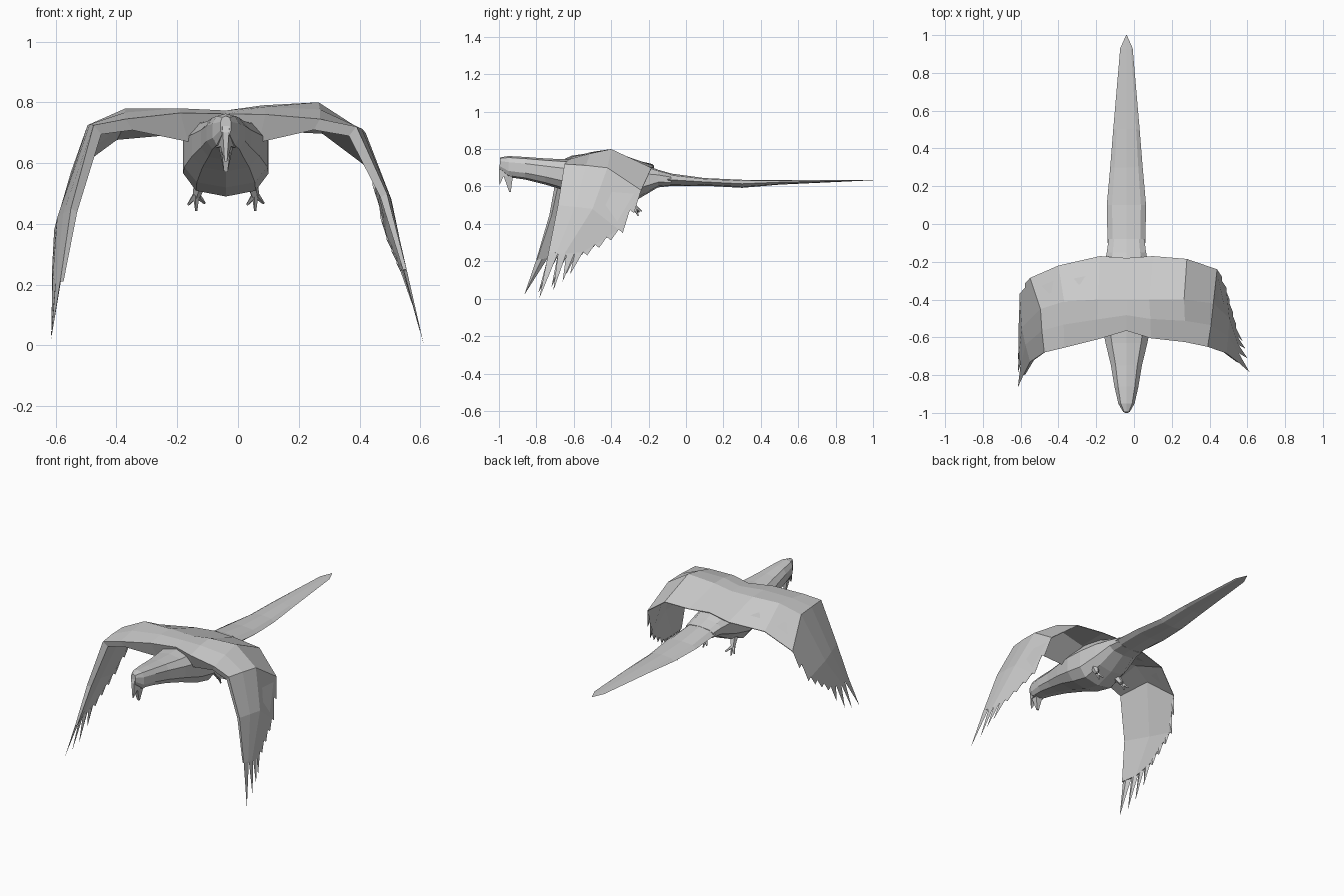
import bpy, bmesh, math
from mathutils import Vector as V

CX = -0.04  # body centre line


def finish(name, bm):
    bmesh.ops.remove_doubles(bm, verts=bm.verts, dist=0.0005)
    bmesh.ops.recalc_face_normals(bm, faces=bm.faces)
    me = bpy.data.meshes.new(name)
    bm.to_mesh(me)
    bm.free()
    ob = bpy.data.objects.new(name, me)
    bpy.context.collection.objects.link(ob)
    return ob


def loft(bm, rings):
    rows = [[bm.verts.new(p) for p in r] for r in rings]
    n = len(rows[0])
    for a, b in zip(rows, rows[1:]):
        for i in range(n):
            j = (i + 1) % n
            bm.faces.new((a[i], a[j], b[j], b[i]))
    bm.faces.new(rows[0])
    bm.faces.new(rows[-1])


def section_loft(name, sections, sides=10, power=0.75):
    # each section: y, half width, top z, bottom z
    rings = []
    for y, w, zt, zb in sections:
        ring = []
        for i in range(sides):
            a = 2 * math.pi * i / sides + math.pi / 2
            c, s = math.cos(a), math.sin(a)
            ring.append((CX + w * math.copysign(abs(c) ** power, c), y,
                         (zt + zb) / 2 + (zt - zb) / 2 * math.copysign(abs(s) ** power, s)))
        rings.append(ring)
    bm = bmesh.new()
    loft(bm, rings)
    return finish(name, bm)


# Head and body
section_loft("body", [
    (-0.995, 0.018, 0.755, 0.69), (-0.95, 0.045, 0.763, 0.65), (-0.86, 0.066, 0.758, 0.637),
    (-0.75, 0.085, 0.75, 0.61), (-0.63, 0.115, 0.745, 0.573), (-0.50, 0.142, 0.75, 0.52),
    (-0.38, 0.146, 0.75, 0.49), (-0.26, 0.13, 0.73, 0.53), (-0.15, 0.108, 0.69, 0.595),
    (-0.08, 0.098, 0.67, 0.603)])

# Long tail
section_loft("tail", [
    (-0.10, 0.10, 0.672, 0.602), (0.10, 0.104, 0.645, 0.604), (0.30, 0.086, 0.636, 0.593),
    (0.50, 0.07, 0.636, 0.61), (0.93, 0.033, 0.636, 0.63), (1.0, 0.002, 0.635, 0.633)],
    sides=8, power=0.9)


def beak_part(name, pts):
    # profile points: y, z, half width
    bm = bmesh.new()
    loft(bm, [[(CX + s * w, y, z) for y, z, w in pts] for s in (-1, 1)])
    return finish(name, bm)


# Hooked beak
beak_part("upper_beak", [(-0.93, 0.74, 0.03), (-0.99, 0.745, 0.014), (-1.0, 0.70, 0.01),
                         (-0.998, 0.605, 0.004), (-0.975, 0.655, 0.018), (-0.93, 0.65, 0.032)])
beak_part("lower_beak", [(-0.975, 0.655, 0.016), (-0.945, 0.57, 0.006),
                         (-0.937, 0.57, 0.006), (-0.925, 0.66, 0.025)])


def wing(name, stations, thick, tips):
    # stations: leading, ridge and trailing points, root to tip
    bm = bmesh.new()
    rings = []
    for (l, m, t), th in zip(stations, thick):
        l, m, t = V(l), V(m), V(t)
        d = (V((CX, m.y, 0.2)) - m)
        d = d.normalized() if d.length else V((0, 0, -1))
        back = (m - l).normalized() * th * 0.4
        rings.append([l, l.lerp(m, 0.5) - d * th * 0.1, m, t, t + d * 0.004,
                      m + d * th * 0.6, l + d * th + back])
    loft(bm, rings)

    def feather(a, b, tip):
        d = V((CX - a.x, 0, 0)).normalized() * 0.01
        v = [bm.verts.new(p) for p in (a, b, (a + b) / 2 + d, tip)]
        for i, j, k in ((0, 1, 3), (1, 2, 3), (2, 0, 3), (0, 2, 1)):
            bm.faces.new((v[i], v[j], v[k]))

    # finger feathers at the wing tip
    l, m, t = (V(p) for p in stations[-1])
    edge = [l, l.lerp(m, 0.6), m.lerp(t, 0.1), m.lerp(t, 0.55), t]
    for a, b, tip in zip(edge, edge[1:], tips):
        feather(a, b, V(tip))
    # short serrations on the trailing edge
    for s0, s1, n in ((3, 4, 2), (4, 5, 3)):
        p, q = V(stations[s0][2]), V(stations[s1][2])
        for i in range(n):
            a, b = p.lerp(q, i / n), p.lerp(q, (i + 1) / n)
            feather(a, b, b + V((0, 0.022, -0.018)))
    return finish(name, bm)


ROOT = [(CX, -0.565, 0.762), (CX, -0.40, 0.772), (CX, -0.18, 0.72)]
THICK = [0.06, 0.10, 0.045, 0.04, 0.025, 0.012]

wing("left_wing", [
    ROOT,
    [(-0.19, -0.61, 0.765), (-0.19, -0.40, 0.776), (-0.18, -0.17, 0.70)],
    [(-0.37, -0.655, 0.745), (-0.37, -0.41, 0.78), (-0.40, -0.22, 0.68)],
    [(-0.475, -0.68, 0.725), (-0.495, -0.45, 0.725), (-0.55, -0.285, 0.57)],
    [(-0.55, -0.73, 0.45), (-0.595, -0.55, 0.42), (-0.605, -0.39, 0.38)],
    [(-0.585, -0.80, 0.21), (-0.61, -0.70, 0.22), (-0.612, -0.58, 0.25)]],
    THICK,
    [(-0.615, -0.865, 0.02), (-0.615, -0.79, 0.03), (-0.614, -0.72, 0.06), (-0.612, -0.64, 0.13)])

wing("right_wing", [
    ROOT,
    [(0.09, -0.605, 0.76), (0.08, -0.40, 0.79), (0.10, -0.17, 0.71)],
    [(0.27, -0.625, 0.745), (0.265, -0.40, 0.80), (0.28, -0.185, 0.70)],
    [(0.39, -0.65, 0.72), (0.42, -0.42, 0.70), (0.44, -0.24, 0.58)],
    [(0.49, -0.685, 0.50), (0.505, -0.50, 0.48), (0.49, -0.36, 0.37)],
    [(0.555, -0.735, 0.25), (0.555, -0.65, 0.24), (0.54, -0.55, 0.25)]],
    THICK,
    [(0.612, -0.785, 0.0), (0.60, -0.71, 0.04), (0.59, -0.66, 0.09), (0.575, -0.62, 0.13)])


def cone(bm, a, b, r1, r2, sides=5):
    a, b = V(a), V(b)
    q = (b - a).to_track_quat('Z', 'Y')
    loft(bm, [[p + q @ V((r * math.cos(2 * math.pi * i / sides),
                          r * math.sin(2 * math.pi * i / sides), 0)) for i in range(sides)]
              for p, r in ((a, r1), (b, r2))])


# Tucked legs with three toes
for side, name in ((-1, "left_leg"), (1, "right_leg")):
    x = CX + side * 0.097
    bm = bmesh.new()
    cone(bm, (x - side * 0.015, -0.31, 0.55), (x, -0.275, 0.49), 0.025, 0.013)
    for dx, y, z in ((-0.027, -0.25, 0.463), (0.0, -0.255, 0.443), (0.027, -0.237, 0.468)):
        cone(bm, (x, -0.28, 0.497), (x + dx, y, z), 0.012, 0.004)
    finish(name, bm)
